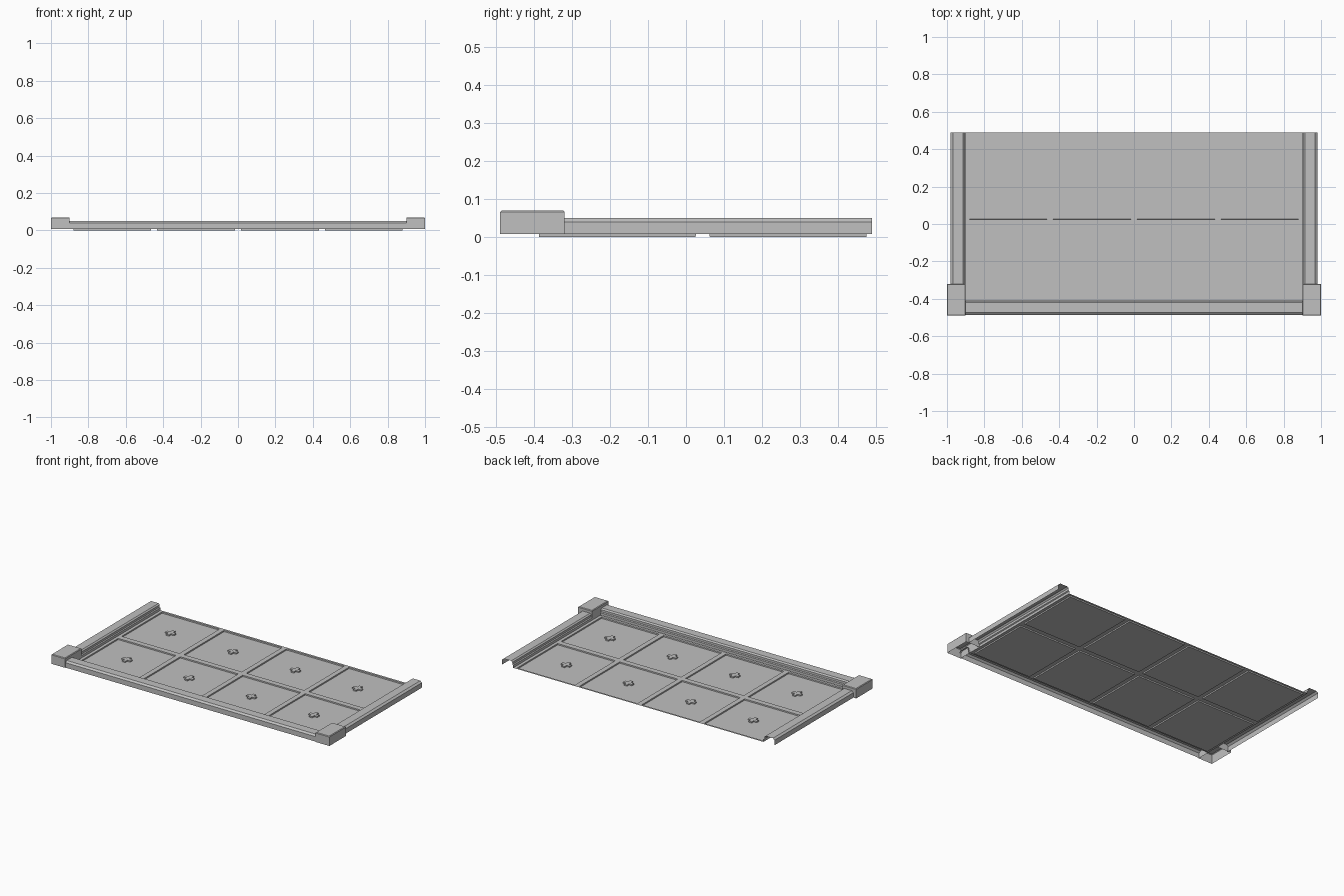
import bpy, bmesh

cube = bpy.data.objects.get("Cube")
if cube:
    bpy.data.objects.remove(cube, do_unlink=True)

grey = bpy.data.materials.new("plain grey")
grey.use_nodes = True
GREY = (0.53, 0.53, 0.53, 1)
grey.diffuse_color = GREY
grey.node_tree.nodes["Principled BSDF"].inputs["Base Color"].default_value = GREY

BASE = 0.008


def finish(name, bm):
    mesh = bpy.data.meshes.new(name)
    bm.to_mesh(mesh)
    bm.free()
    mesh.materials.append(grey)
    obj = bpy.data.objects.new(name, mesh)
    bpy.context.collection.objects.link(obj)
    return obj


# Thin floor sheet with eight shallow pressed panels
xs = [-0.90, -0.88, -0.465, -0.433, -0.016, 0.016, 0.433, 0.465, 0.88, 0.90]
ys = [-0.405, -0.388, 0.026, 0.062, 0.476, 0.49]
bm = bmesh.new()
grid = [[bm.verts.new((x, y, BASE)) for x in xs] for y in ys]
panels = []
for j in range(len(ys) - 1):
    for i in range(len(xs) - 1):
        face = bm.faces.new((grid[j][i], grid[j][i + 1],
                             grid[j + 1][i + 1], grid[j + 1][i]))
        if i % 2 and j % 2:
            panels.append(face)
bm.normal_update()
centres = [f.calc_center_median().copy() for f in panels]
bmesh.ops.inset_individual(bm, faces=panels, thickness=0.001, depth=-BASE)
finish("floor_sheet", bm)

# Small raised cross at the middle of each panel
A, W = 0.032, 0.011
quarter = [(A, -W), (A, W), (W, W)]
outline = []
for turn in range(4):
    outline += quarter
    quarter = [(-y, x) for x, y in quarter]
for n, c in enumerate(centres):
    bm = bmesh.new()
    low = [bm.verts.new((c.x + x, c.y + y, 0)) for x, y in outline]
    top = [bm.verts.new((c.x + x, c.y + y, BASE)) for x, y in outline]
    for k in range(len(low)):
        m = (k + 1) % len(low)
        bm.faces.new((low[k], low[m], top[m], top[k]))
    bm.faces.new(top)
    finish(f"panel_cross_{n + 1}", bm)

# Hollow rail section: distance in from the outer wall, height
section = [(0, BASE), (0, 0.04), (0.012, 0.05), (0.066, 0.05),
           (0.074, 0.042), (0.074, 0.028), (0.08, 0.024), (0.08, BASE)]


def rail(name, place, start, end):
    bm = bmesh.new()
    a = [bm.verts.new(place(d, start, z)) for d, z in section]
    b = [bm.verts.new(place(d, end, z)) for d, z in section]
    for k in range(len(a) - 1):
        bm.faces.new((a[k], a[k + 1], b[k + 1], b[k]))
    obj = finish(name, bm)
    return obj


rail("front_rail", lambda d, t, z: (t, -0.486 + d, z), 0.91, -0.91)
for side, s in (("left", 1), ("right", -1)):
    obj = rail(f"{side}_rail", lambda d, t, z: (s * (0.98 - d), t, z),
               -0.33, 0.49)
    if s > 0:
        obj.data.flip_normals()

    # Corner cap: bevelled box with an open underside
    bm = bmesh.new()
    bmesh.ops.create_cube(bm, size=1)
    for v in bm.verts:
        v.co = (s * 0.95 + v.co.x * 0.10, -0.405 + v.co.y * 0.17,
                0.07 if v.co.z > 0 else BASE)
    bm.normal_update()
    bottom = [f for f in bm.faces if f.normal.z < -0.5]
    bmesh.ops.delete(bm, geom=bottom, context="FACES")
    rim = [e for e in bm.edges if all(v.co.z > 0.05 for v in e.verts)]
    bmesh.ops.bevel(bm, geom=rim, offset=0.004, segments=1, affect="EDGES")
    finish(f"{side}_corner_cap", bm)
